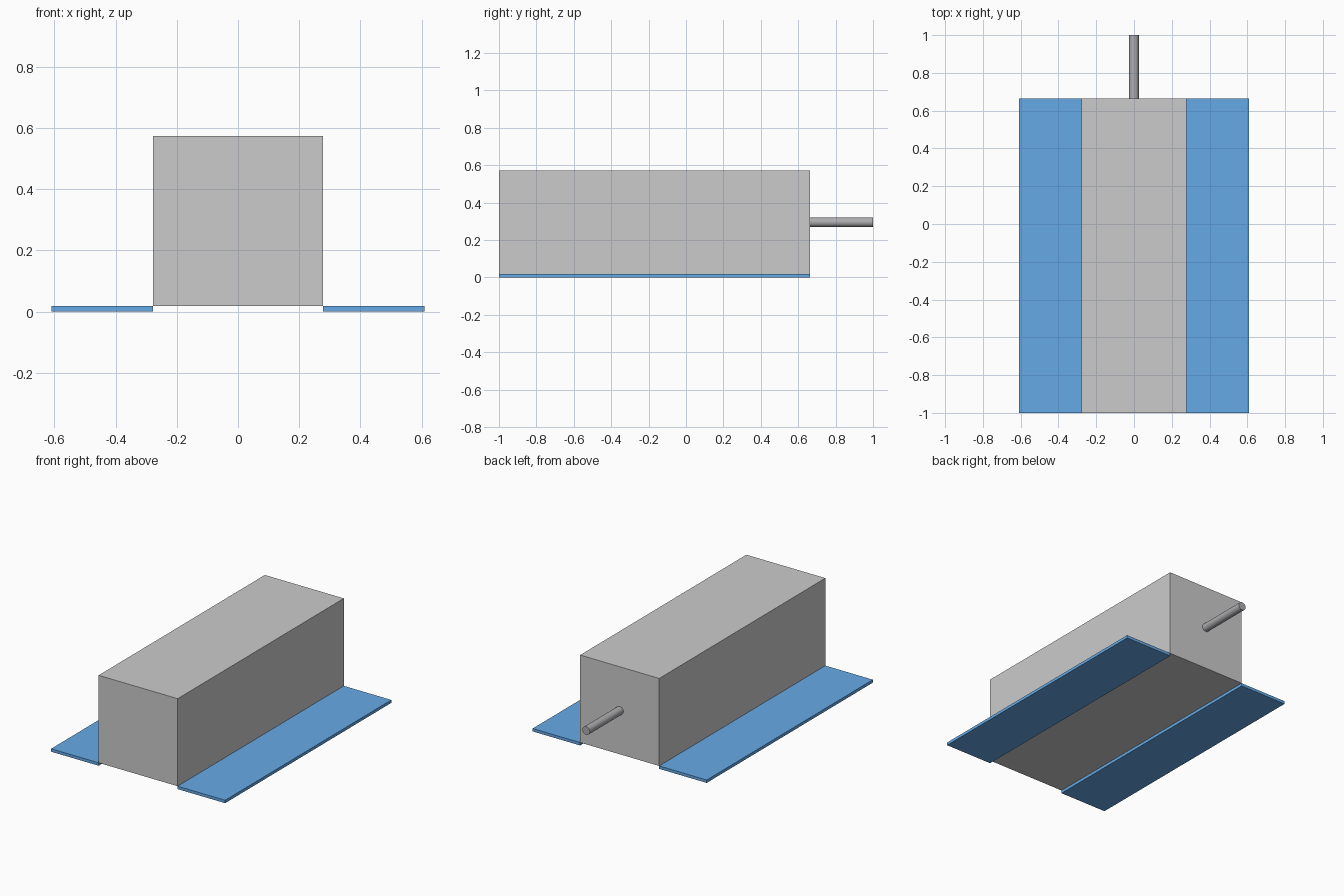
import bpy
from math import radians

if "Cube" in bpy.data.objects:
    bpy.data.objects.remove(bpy.data.objects["Cube"])

HALF_W, FLANGE_OUT = 0.277, 0.61
FLANGE_T, TOP = 0.0185, 0.573
BACK, FRONT, SHAFT_END = 0.664, -1.0, 1.0


def material(name, color):
    mat = bpy.data.materials.new(name)
    mat.diffuse_color = color
    mat.use_nodes = True
    mat.node_tree.nodes["Principled BSDF"].inputs["Base Color"].default_value = mat.diffuse_color
    return mat


def box(name, lo, hi):
    bpy.ops.mesh.primitive_cube_add(size=1, location=[(a + b) / 2 for a, b in zip(lo, hi)])
    obj = bpy.context.object
    obj.name = name
    obj.scale = [b - a for a, b in zip(lo, hi)]
    bpy.ops.object.transform_apply(location=True, rotation=False, scale=True)
    return obj


# Main housing
box("housing", (-HALF_W, FRONT, FLANGE_T), (HALF_W, BACK, TOP))

# Thin mounting flanges, mirrored to both sides
flange = box("mounting_flanges", (HALF_W, FRONT, 0), (FLANGE_OUT, BACK, FLANGE_T))
flange.modifiers.new("Mirror", 'MIRROR').use_axis = (True, False, False)
flange.data.materials.append(material("blue", (0.13, 0.40, 0.80, 1)))

# Round shaft out of the back face
bpy.ops.mesh.primitive_cylinder_add(
    vertices=32, radius=0.026, depth=SHAFT_END - BACK,
    location=(0, (BACK + SHAFT_END) / 2, (FLANGE_T + TOP) / 2), rotation=(radians(90), 0, 0))
shaft = bpy.context.object
shaft.name = "shaft"
shaft.data.materials.append(material("dark_grey", (0.42, 0.42, 0.44, 1)))
bpy.ops.object.shade_smooth_by_angle(angle=radians(30))
